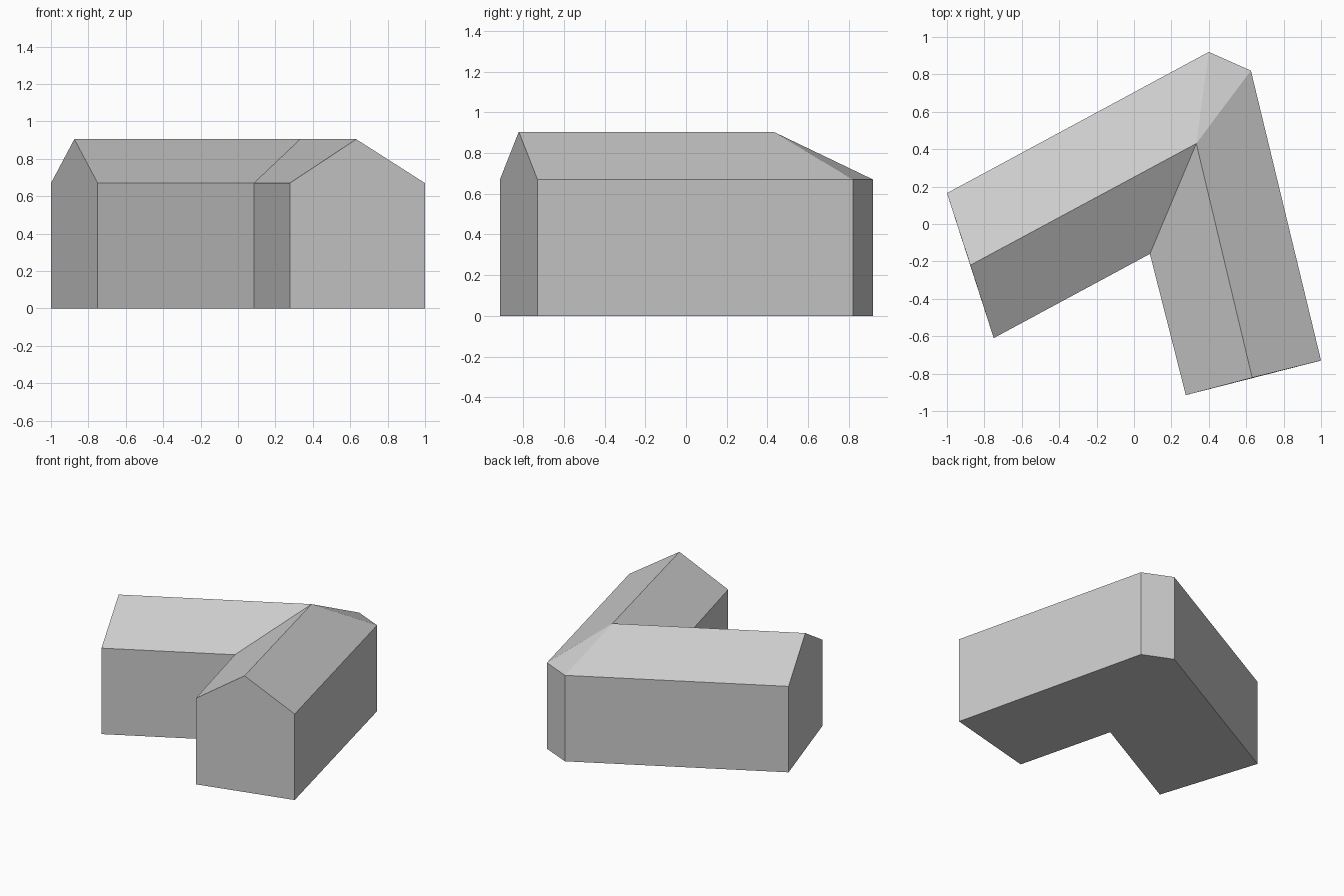
import bpy
import bmesh

cube = bpy.data.objects.get("Cube")
if cube:
    bpy.data.objects.remove(cube, do_unlink=True)

EAVES, RIDGE = 0.67, 0.905

grey = bpy.data.materials.new("plain grey")
grey.use_nodes = True
colour = (0.6, 0.6, 0.6, 1)
grey.diffuse_color = colour
grey.node_tree.nodes["Principled BSDF"].inputs["Base Color"].default_value = colour

# Angled footprint, anticlockwise, and the bent ridge line
footprint = [(-1, 0.165), (-0.75, -0.61), (0.085, -0.16), (0.277, -0.915),
             (1, -0.73), (0.625, 0.82), (0.4, 0.92)]
ridge = [(-0.875, -0.22), (0.333, 0.43), (0.632, -0.822)]

bm = bmesh.new()


def ring(points, z):
    return [bm.verts.new((x, y, z)) for x, y in points]


base = ring(footprint, 0)
eave = ring(footprint, EAVES)
west_end, bend, south_end = ring(ridge, RIDGE)
west_back, west_front, inner, south_left, south_right, corner_right, corner_left = eave

# Floor and walls; the two gable walls rise to the ridge
bm.faces.new(base[::-1])
gables = {0: west_end, 3: south_end}
for i in range(len(base)):
    j = (i + 1) % len(base)
    peak = [gables[i]] if i in gables else []
    bm.faces.new([base[i], base[j], eave[j], *peak, eave[i]])

# Roof slopes, with a hip over the outer corner
for slope in ((west_front, inner, bend, west_end),
              (inner, south_left, south_end, bend),
              (south_right, corner_right, bend, south_end),
              (corner_right, corner_left, bend),
              (corner_left, west_back, west_end, bend)):
    bm.faces.new(slope)

bmesh.ops.recalc_face_normals(bm, faces=bm.faces)
mesh = bpy.data.meshes.new("building")
bm.to_mesh(mesh)
bm.free()
mesh.materials.append(grey)
building = bpy.data.objects.new("building", mesh)
bpy.context.scene.collection.objects.link(building)
